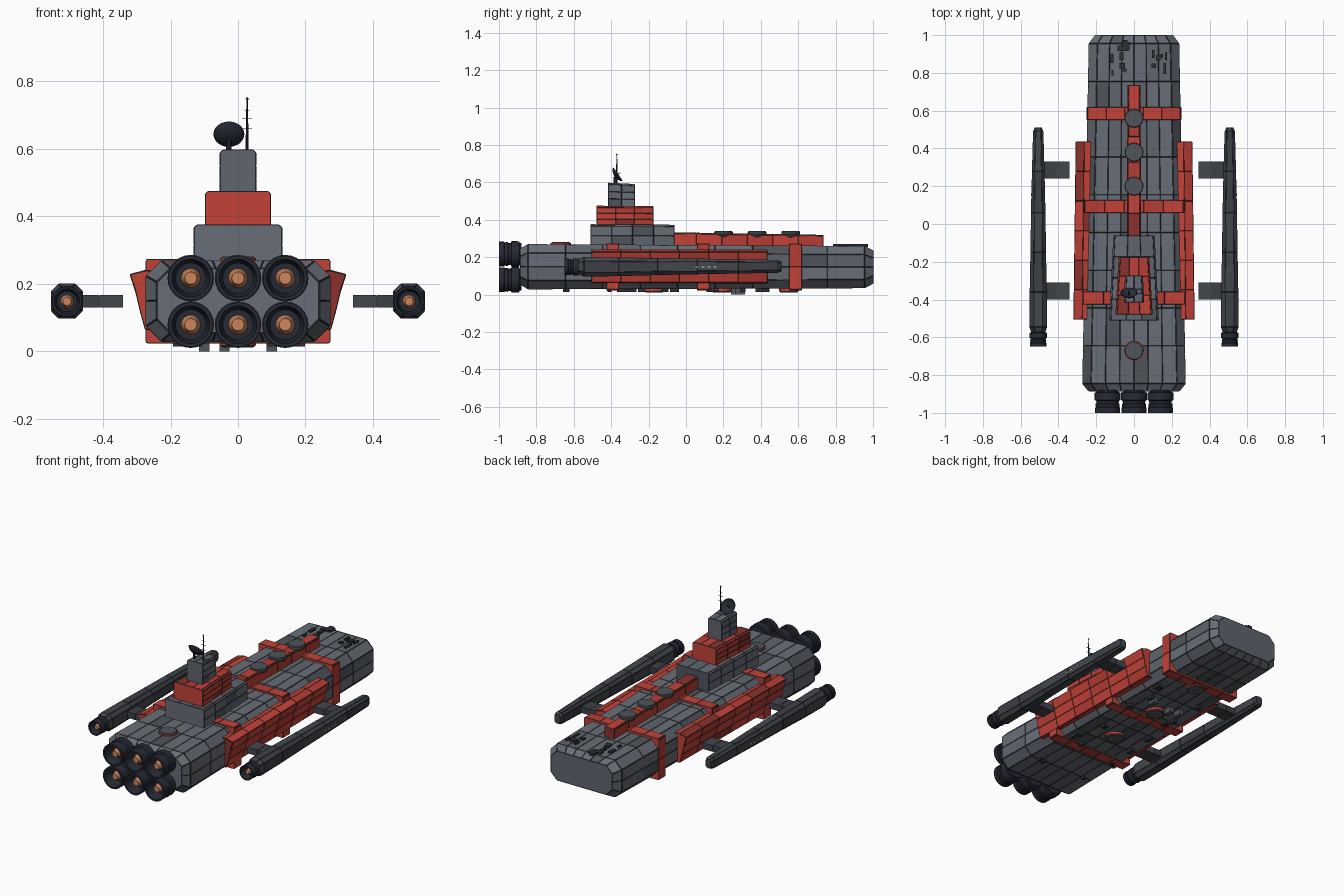
import bpy, bmesh, math, random
from mathutils import Vector, Matrix

if "Cube" in bpy.data.objects:
    bpy.data.objects.remove(bpy.data.objects["Cube"])

random.seed(4)


def mat(name, r, g, b):
    m = bpy.data.materials.new(name)
    m.diffuse_color = (r, g, b, 1)
    m.use_nodes = True
    m.node_tree.nodes["Principled BSDF"].inputs["Base Color"].default_value = m.diffuse_color
    return m


HULL = [mat("hull_grey", .14, .155, .185), mat("hull_grey_mid", .115, .13, .155), mat("hull_grey_dark", .08, .09, .105)]
RED = [mat("red", .55, .055, .04), mat("red_mid", .47, .045, .035), mat("red_dark", .26, .03, .025)]
DARK = [mat("pod_grey", .055, .062, .072), mat("pod_grey_mid", .045, .05, .06)]
SEAM = mat("seam", .025, .028, .033)
NAVY = mat("engine_navy", .02, .023, .036)
GLOW = mat("engine_glow", .6, .24, .11)
LIGHT = mat("window_light", .6, .62, .65)


def finish(name, bm, mats):
    me = bpy.data.meshes.new(name)
    bm.to_mesh(me)
    bm.free()
    for m in mats:
        me.materials.append(m)
    ob = bpy.data.objects.new(name, me)
    bpy.context.collection.objects.link(ob)
    return ob


def octagon(hw, lo, hi, c=.008, nx=2, nz=2, xc=0.0):
    """Chamfered rectangle in x/z; flat sides split into panel columns."""
    p = [(-hw + c, lo), (hw - c, lo), (hw, lo + c), (hw, hi - c),
         (hw - c, hi), (-hw + c, hi), (-hw, hi - c), (-hw, lo + c)]
    ring = []
    for i, n in enumerate((nx, 1, nz, 1, nx, 1, nz, 1)):
        a, b = Vector(p[i]), Vector(p[(i + 1) % 8])
        ring += [a.lerp(b, k / n) + Vector((xc, 0)) for k in range(n)]
    return ring


def loft(name, stations, mats, seam=.0022):
    """Skin x/z rings along y, then cut a thin seam round every panel."""
    bm = bmesh.new()
    rings = [[bm.verts.new((q[0], y, q[1])) for q in ring] for y, ring in stations]
    n = len(rings[0])
    for a, b in zip(rings, rings[1:]):
        for i in range(n):
            bm.faces.new((a[i], a[(i + 1) % n], b[(i + 1) % n], b[i]))
    bm.faces.new(rings[0])
    bm.faces.new(rings[-1])
    bmesh.ops.recalc_face_normals(bm, faces=bm.faces)
    for f in bm.faces:
        f.material_index = random.choices(range(len(mats)), (6, 3, 1)[:len(mats)])[0]
    if seam:
        rim = bmesh.ops.inset_individual(bm, faces=bm.faces[:], thickness=seam, depth=seam * .6)
        for f in rim["faces"]:
            f.material_index = len(mats)
    return finish(name, bm, mats + [SEAM])


def taper(name, a, b, n, mats, seam=.0022, **kw):
    """Straight loft between two (y, half width, low z, high z) ends."""
    st = []
    for k in range(n + 1):
        y, hw, lo, hi = [u + (v - u) * k / n for u, v in zip(a, b)]
        st.append((y, octagon(hw, lo, hi, **kw)))
    return loft(name, st, mats, seam)


def box(name, c, s, m):
    bm = bmesh.new()
    bmesh.ops.create_cube(bm, size=1, matrix=Matrix.Translation(c) @ Matrix.Diagonal((*s, 1)))
    return finish(name, bm, [m])


def revolve(name, prof, loc, m, rx=0, n=24, smooth=True):
    """Spin an (r, h) profile round z, tilt about x and place."""
    bm = bmesh.new()
    vs = [bm.verts.new((r, 0, h)) for r, h in prof]
    es = [bm.edges.new(e) for e in zip(vs, vs[1:])]
    bmesh.ops.spin(bm, geom=vs + es, axis=(0, 0, 1), cent=(0, 0, 0), angle=math.tau, steps=n)
    bmesh.ops.remove_doubles(bm, verts=bm.verts, dist=1e-5)
    bmesh.ops.recalc_face_normals(bm, faces=bm.faces)
    bm.transform(Matrix.Translation(loc) @ Matrix.Rotation(math.radians(rx), 4, 'X'))
    ob = finish(name, bm, [m])
    if smooth:
        bpy.context.view_layer.objects.active = ob
        ob.select_set(True)
        bpy.ops.object.shade_smooth_by_angle(angle=math.radians(30))
        ob.select_set(False)
    return ob


def engine(name, x, y, z, s=1.0):
    prof = [(0, 0), (.058, 0), (.058, .01), (.068, .012), (.069, .052), (.06, .056), (.059, .07), (.064, .072),
            (.062, .09), (.066, .092), (.066, .12), (.056, .12), (.045, .055), (0, .055)]
    revolve(name, [(r * s, h * s) for r, h in prof], (x, y, z), NAVY, 90)
    revolve(name + "_core", [(r * s, h * s) for r, h in ((.03, .05), (.018, .1), (0, .1))], (x, y, z), GLOW, 90)


# Main hull with rounded stern and bow
hull = [(-.885, octagon(.24, .055, .245, .04, 6, 2)), (-.845, octagon(.272, .03, .268, .045, 6, 2))]
for k in range(1, 9):
    t = k / 9
    hull.append((-.845 + 1.8 * t, octagon(.272 - .034 * t, .03 + .006 * t, .268 - .01 * t, .045, 6, 2)))
hull += [(.955, octagon(.238, .036, .258, .045, 6, 2)), (1.0, octagon(.205, .06, .235, .04, 6, 2))]
loft("main_hull", hull, HULL, .003)

# Red frame bands round the hull
for i, (y, hw) in enumerate(((.585, .25), (.092, .262), (-.392, .273))):
    taper(f"hull_band_{i}", (y - .033, hw, .024, .273), (y + .033, hw, .024, .273), 1, RED[:2], c=.004, nx=5, nz=2)

# Dorsal spine with hatches
taper("dorsal_spine", (-.08, .037, .25, .332), (.735, .033, .25, .318), 6, RED, c=.005, nx=1, nz=1)
disc = [(0, -.03), (.035, -.03), (.05, -.012), (.05, 0), (.046, .004), (0, .004)]
for i, y in enumerate((.56, .38, .2)):
    revolve(f"spine_hatch_{i}", disc, (0, y, .335), HULL[2])
revolve("aft_hatch", disc, (0, -.67, .277), HULL[2])
revolve("aft_hatch_rim", [(.05, -.01), (.054, -.01), (.054, 0), (.05, 0)], (0, -.67, .276), RED[0])
for i, y in enumerate((.55, .19, -.17)):
    revolve(f"belly_hatch_{i}", disc, (0, y, .016), HULL[2], 180)
    revolve(f"belly_hatch_rim_{i}", [(.05, -.02), (.054, -.02), (.054, 0), (.05, 0)], (0, y, .018), RED[0], 180)

# Stepped bridge tower
taper("tower_base", (-.51, .13, .255, .375), (-.062, .108, .255, .372), 4, HULL, nx=3, nz=2)
taper("tower_middle", (-.477, .097, .365, .474), (-.175, .08, .365, .472), 3, RED, nx=3, nz=3)
taper("tower_top", (-.415, .053, .465, .597), (-.275, .046, .465, .59), 2, HULL, nx=2, nz=3)

# Dish and mast
bowl = [(0, -.012), (.02, -.009), (.036, -.001), (.046, .01), (.043, .011), (.034, .003), (.018, -.005), (0, -.007)]
revolve("dish", bowl, (-.027, -.372, .638), NAVY, -55)
revolve("dish_post", [(.009, 0), (.006, .04), (0, .04)], (-.027, -.38, .592), NAVY, n=8)
revolve("dish_feed", [(.003, -.01), (.002, .025), (0, .025)], (-.027, -.372, .638), NAVY, -55, n=6)
revolve("mast", [(.005, 0), (.0035, .08), (.002, .155), (0, .155)], (.027, -.37, .59), NAVY, n=8)
revolve("mast_tip", [(0, 0), (.004, .003), (.004, .008), (0, .011)], (.027, -.37, .743), RED[0], n=8)
for z, w in ((.66, .03), (.69, .03), (.715, .015)):
    box("mast_bar", (.027, -.37, z), (w, .002, .002), NAVY)

# Main engines
for x in (-.14, 0, .14):
    for z in (.079, .217):
        engine("main_engine", x, -.88, z)

for s, side in ((-1, "left"), (1, "right")):
    # Leaning armour plates
    st = []
    for k in range(7):
        t = k / 6
        o = -.012 * t
        p = [(.22, .236), (.275 + o, .24), (.32 + o, .228), (.303 + o, .175), (.29 + o, .12), (.275 + o, .065), (.22, .06)]
        st.append((-.505 + .94 * t, [(s * x, z) for x, z in p]))
    loft(side + "_armour", st, RED)
    # Outrigger pods, their engines, pylons and windows
    xc = s * .507
    pod = [(-.572, .036, .108, .19, .02), (-.545, .046, .098, .2, .022), (-.36, .044, .1, .197, .02), (-.15, .04, .106, .194, .018),
           (.06, .037, .11, .191, .016), (.28, .032, .114, .188, .014), (.49, .026, .118, .184, .012), (.51, .018, .126, .176, .01)]
    loft(side + "_pod", [(y, octagon(hw, lo, hi, c, 1, 1, xc)) for y, hw, lo, hi, c in pod], DARK)
    engine(side + "_pod_engine", xc, -.568, .148, .67)
    for y in (.285, -.355):
        for j, (a, w) in enumerate(((.375, .07), (.445, .07))):
            box(side + "_pylon", (s * a, y, .148), (w - .002, .09, .037), DARK[j])
        box(side + "_pylon_core", (s * .41, y, .148), (.138, .084, .032), SEAM)
    for k in range(4):
        box(side + "_window", (xc + s * .036, .06 + .032 * k, .148), (.006, .016, .005), LIGHT)

# Small fittings on the bow deck and belly
for k in range(14):
    x = random.choice((-1, 1)) * random.uniform(.03, .17)
    box("deck_fitting", (x, random.uniform(.8, .95), .262), (random.uniform(.01, .03), random.uniform(.015, .06), .016), SEAM)
for k in range(16):
    x = random.choice((-1, 1)) * random.uniform(.07, .19)
    box("belly_fitting", (x, random.uniform(-.75, .45), .026), (random.uniform(.015, .04), random.uniform(.02, .05), .024), SEAM)
for x in (-.1, -.04, .1):
    box("belly_pod", (x, random.uniform(-.1, .3), .016), (.03, .05, .032), HULL[2])
